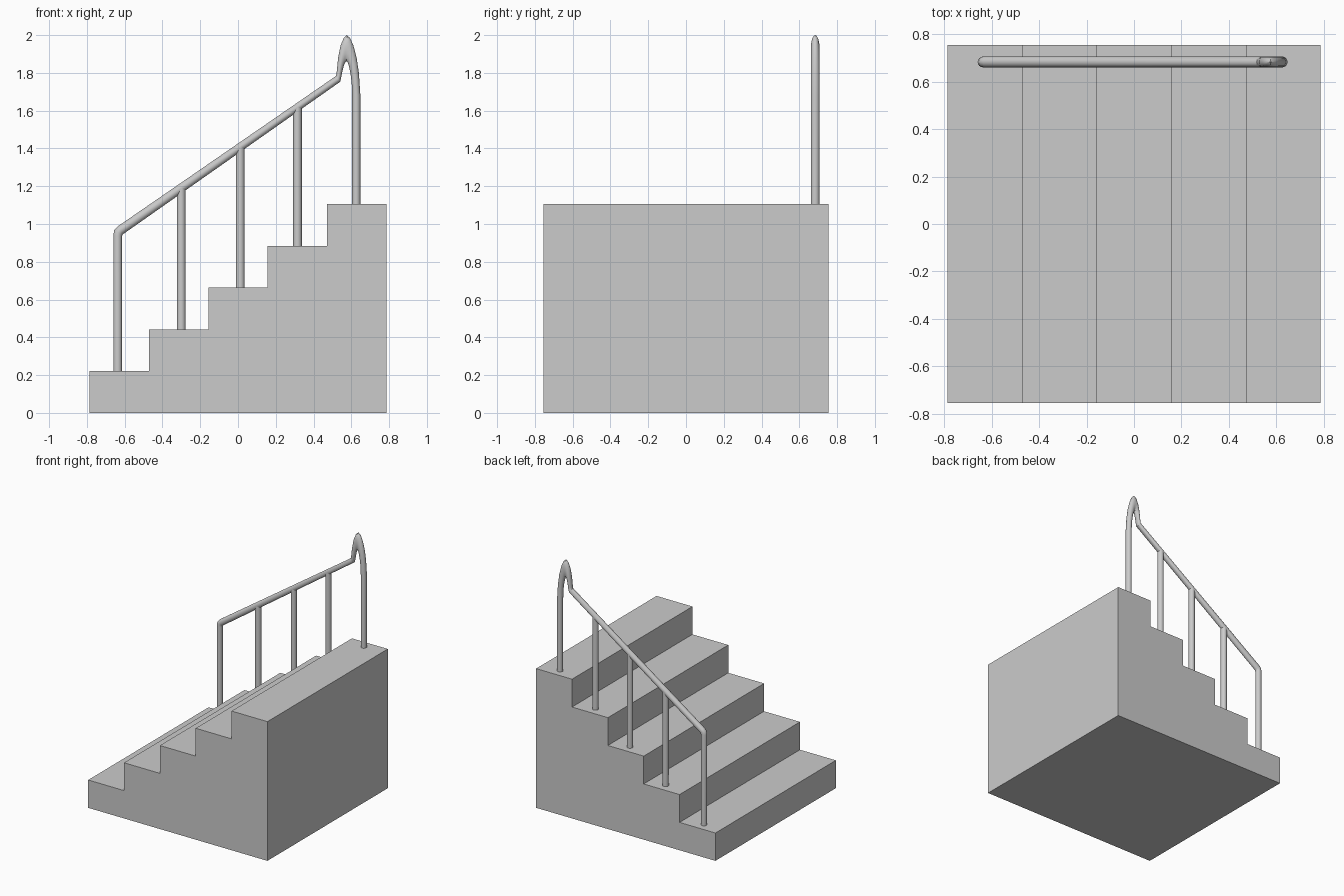
import bpy, bmesh, math

if "Cube" in bpy.data.objects:
    bpy.data.objects.remove(bpy.data.objects["Cube"])

N = 5
X0, RUN, RISE, HALF_Y = -0.787, 0.3148, 0.221, 0.755
RAIL_Y, R, SIDES = 0.684, 0.023, 16


def add_object(name, bm):
    bmesh.ops.recalc_face_normals(bm, faces=bm.faces[:])
    mesh = bpy.data.meshes.new(name)
    bm.to_mesh(mesh)
    bm.free()
    ob = bpy.data.objects.new(name, mesh)
    bpy.context.collection.objects.link(ob)
    return ob


def smooth(ob):
    bpy.ops.object.select_all(action='DESELECT')
    ob.select_set(True)
    bpy.context.view_layer.objects.active = ob
    bpy.ops.object.shade_smooth_by_angle(angle=math.radians(35))


def tube(name, pairs):
    """Sweep an ellipse spanning each outer/inner edge pair in the xz plane."""
    bm = bmesh.new()
    rings = []
    for ox, oz, ix, iz in pairs:
        cx, cz, hx, hz = (ox + ix) / 2, (oz + iz) / 2, (ox - ix) / 2, (oz - iz) / 2
        ring = []
        for i in range(SIDES):
            a = 2 * math.pi * i / SIDES
            ring.append(bm.verts.new((cx + hx * math.cos(a), RAIL_Y + R * math.sin(a),
                                      cz + hz * math.cos(a))))
        rings.append(ring)
    for a, b in zip(rings, rings[1:]):
        for i in range(SIDES):
            j = (i + 1) % SIDES
            bm.faces.new((a[i], a[j], b[j], b[i]))
    bm.faces.new(rings[0])
    bm.faces.new(rings[-1])
    smooth(add_object(name, bm))


# Solid staircase: stepped profile extruded across y
profile = [(X0, 0)]
for i in range(N):
    profile += [(X0 + i * RUN, (i + 1) * RISE), (X0 + (i + 1) * RUN, (i + 1) * RISE)]
profile.append((X0 + N * RUN, 0))
bm = bmesh.new()
face = bm.faces.new([bm.verts.new((x, -HALF_Y, z)) for x, z in profile])
ext = bmesh.ops.extrude_face_region(bm, geom=[face])
bmesh.ops.translate(bm, vec=(0, 2 * HALF_Y, 0),
                    verts=[v for v in ext['geom'] if isinstance(v, bmesh.types.BMVert)])
add_object("stairs", bm)

# Handrail: bottom post, sloping rail, tall arch and top post in one tube
tube("handrail", [
    (-0.660, RISE, -0.614, RISE),
    (-0.660, 0.940, -0.614, 0.935),
    (-0.655, 0.968, -0.613, 0.940),
    (-0.637, 0.987, -0.610, 0.945),
    (0.518, 1.783, 0.541, 1.753),
    (0.522, 1.800, 0.546, 1.775),
    (0.530, 1.880, 0.553, 1.810),
    (0.543, 1.945, 0.560, 1.838),
    (0.560, 1.985, 0.567, 1.855),
    (0.576, 2.000, 0.574, 1.862),
    (0.593, 1.985, 0.582, 1.853),
    (0.611, 1.945, 0.590, 1.825),
    (0.628, 1.880, 0.598, 1.780),
    (0.640, 1.800, 0.603, 1.730),
    (0.648, 1.680, 0.604, 1.680),
    (0.648, N * RISE, 0.604, N * RISE),
])

# Middle posts standing on steps 2 to 4, running up into the rail
for n, x in zip((2, 3, 4), (-0.300, 0.012, 0.315)):
    top = 0.965 + (x + 0.6235) * 0.695
    tube(f"post_{n}", [(x - R, n * RISE, x + R, n * RISE), (x - R, top - .012, x + R, top + .012)])
